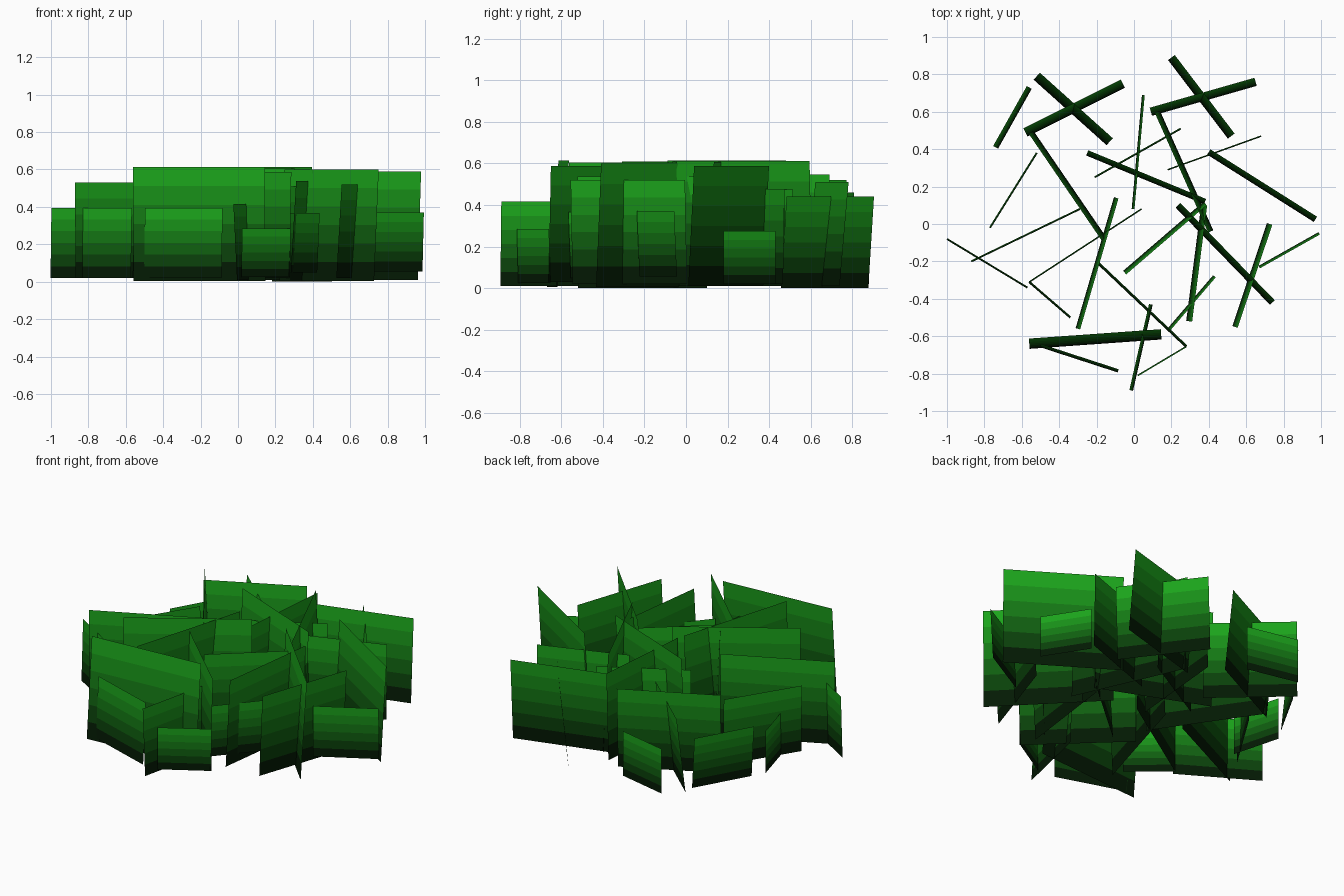
import bpy
from mathutils import Vector

if "Cube" in bpy.data.objects:
    bpy.data.objects.remove(bpy.data.objects["Cube"])

# Black-to-green gradient, one material per horizontal band
BANDS = 6
mats = []
for i in range(BANDS):
    t = (i + 0.5) / BANDS
    m = bpy.data.materials.new(f"grass_green_{i}")
    m.diffuse_color = (0.012 * t, 0.42 * t ** 1.5, 0.012 * t, 1)
    m.use_nodes = True
    m.node_tree.nodes["Principled BSDF"].inputs["Base Color"].default_value = m.diffuse_color
    mats.append(m)


def card(name, a, b, lean=0.0, base=0.02, top=None):
    """Upright flat card over the plan line a-b.
    Positive lean tips the top edge to the left of a->b, centred on the line."""
    a, b = Vector((*a, 0)), Vector((*b, 0))
    d = b - a
    height = top - base if top else 0.86 * d.length
    side = Vector((-d.y, d.x, 0)).normalized() * lean
    verts, faces = [], []
    for i in range(BANDS + 1):
        t = i / BANDS
        off = side * (t - 0.5) + Vector((0, 0, base + height * t))
        verts += [a + off, b + off]
    for i in range(BANDS):
        k = 2 * i
        faces.append((k, k + 1, k + 3, k + 2))
    me = bpy.data.meshes.new(name)
    me.from_pydata(verts, [], faces)
    for i, m in enumerate(mats):
        me.materials.append(m)
        me.polygons[i].material_index = i
    ob = bpy.data.objects.new(name, me)
    bpy.context.collection.objects.link(ob)


# Back cluster of grass cards
card("grass_back_1", (-.45, .88), (-.14, .81))
card("grass_back_2", (-.52, .79), (-.13, .44), .05, .01)
card("grass_back_3", (-.58, .49), (-.06, .75), .05)
card("grass_back_4", (-.74, .41), (-.56, .73), .03)
card("grass_back_5", (.20, .89), (.52, .47), .045, 0, .44)
card("grass_back_6", (.09, .60), (.65, .76), .045, .01)
card("grass_back_7", (.05, .69), (-.005, .08), .015)

# Left cluster
card("grass_left_1", (-.77, .33), (-.69, .04))
card("grass_left_2", (-.77, -.02), (-.52, .38), .01)
card("grass_left_3", (-1.0, -.08), (-.57, -.34), .01, .02, .395)
card("grass_left_4", (-.87, -.20), (-.29, .08), .01, .02, .53)
card("grass_left_5", (-.56, -.31), (-.34, -.50), .012)

# Middle cluster
card("grass_middle_1", (-.55, .49), (-.16, -.08), -.03)
card("grass_middle_2", (-.25, .38), (.38, .12), .03)
card("grass_middle_3", (-.21, .25), (.25, .51), .01)
card("grass_middle_4", (.125, .60), (.41, -.04), -.03, .01)
card("grass_middle_5", (-.05, -.26), (.38, .11), -.025)
card("grass_middle_6", (-.095, .14), (-.30, -.56), .025, .01, .605)
card("grass_middle_7", (-.56, -.31), (.04, .08), .008, .02, .61)

# Right cluster
card("grass_right_1", (.18, .29), (.68, .47), .008)
card("grass_right_2", (.67, .43), (.83, .18))
card("grass_right_3", (.40, .385), (.97, .025), .033, .01, .588)
card("grass_right_4", (.99, -.05), (.67, -.23), .015, .055)
card("grass_right_5", (.725, .0), (.54, -.55), .03, .02)
card("grass_right_6", (.235, .10), (.74, -.42), .035, .005, .6)
card("grass_right_7", (.375, .10), (.295, -.52), .032, .0)
card("grass_right_8", (.43, -.28), (.19, -.56), .018, .05)

# Front cluster
card("grass_front_1", (-.19, -.21), (.28, -.655), .015, .03)
card("grass_front_2", (.28, -.655), (.02, -.81), .008, .025)
card("grass_front_3", (.09, -.43), (-.015, -.89), -.02, .01)
card("grass_front_4", (-.56, -.64), (.145, -.59), .055, .005)
card("grass_front_5", (-.50, -.65), (-.085, -.785), .018)
